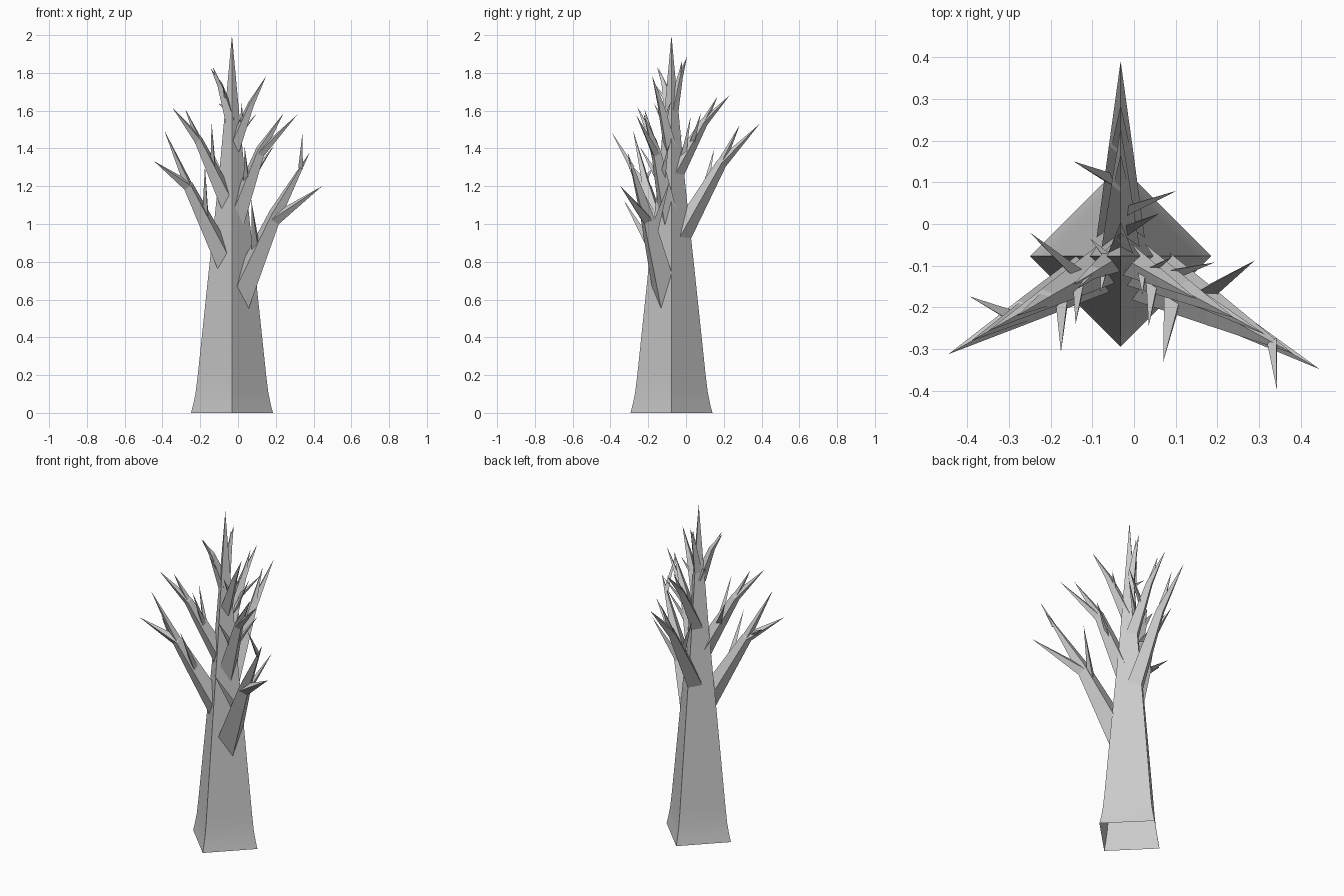
import bpy, bmesh, math
from mathutils import Vector

cube = bpy.data.objects.get("Cube")
if cube:
    bpy.data.objects.remove(cube, do_unlink=True)

bark = bpy.data.materials.new("bark_grey")
bark.use_nodes = True
GREY = (0.6, 0.6, 0.6, 1)
bark.diffuse_color = GREY
bark.node_tree.nodes["Principled BSDF"].inputs["Base Color"].default_value = GREY

CX, CY = -0.032, -0.077


def make_object(name, bm):
    bmesh.ops.recalc_face_normals(bm, faces=bm.faces)
    mesh = bpy.data.meshes.new(name)
    bm.to_mesh(mesh)
    bm.free()
    mesh.materials.append(bark)
    obj = bpy.data.objects.new(name, mesh)
    bpy.context.collection.objects.link(obj)
    return obj


def add_spike(bm, path, radii, sides=4):
    """Tapered limb through the path, open at its root and ending in a point."""
    axis = (path[-1] - path[0]).normalized()
    u = axis.cross(Vector((0, 0, 1)))
    u = u.normalized() if u.length > 0.01 else Vector((1, 0, 0))
    v = axis.cross(u)
    rings = []
    for p, r in zip(path[:-1], radii):
        angles = [2 * math.pi * i / sides for i in range(sides)]
        rings.append([bm.verts.new(p + r * (math.cos(a) * u + math.sin(a) * v)) for a in angles])
    tip = bm.verts.new(path[-1])
    for i in range(sides):
        j = (i + 1) % sides
        for lo, hi in zip(rings, rings[1:]):
            bm.faces.new((lo[i], lo[j], hi[j], hi[i]))
        bm.faces.new((rings[-1][i], rings[-1][j], tip))


def make_branch(name, radius, base, tip, fork_tip, twigs):
    """Forked stem rooted inside the trunk; twigs are (place along stem, tip)."""
    base, tip, fork_tip = map(Vector, (base, tip, fork_tip))
    fork = base.lerp(tip, 0.54)
    fork.z = base.z + 0.67 * ((tip.z + fork_tip.z) / 2 - base.z)
    bm = bmesh.new()
    add_spike(bm, [base, fork, tip], [radius, radius * 0.47])
    add_spike(bm, [base.lerp(fork, 0.92), fork_tip], [radius * 0.43])
    for t, end in twigs:
        start = base.lerp(fork, t) if t < 1 else fork.lerp(tip, t - 1)
        add_spike(bm, [start, Vector(end)], [radius * (0.45 - 0.15 * t)], 3)
    make_object(name, bm)


# Trunk: square section set cornerwise, flared foot, open underneath
bm = bmesh.new()
profile = [(0, 0.217), (0.05, 0.204), (0.11, 0.192), (0.2, 0.181), (0.75, 0.123), (1.2, 0.074)]
path = [Vector((CX, CY, z)) for z, r in profile] + [Vector((CX, CY, 2.0))]
add_spike(bm, path, [r for z, r in profile])
trunk = make_object("trunk", bm)
bpy.context.view_layer.objects.active = trunk
trunk.select_set(True)
bpy.ops.object.shade_smooth_by_angle(angle=math.radians(30))
trunk.select_set(False)

# Left limbs
make_branch("left_lower_branch", 0.083, (-0.015, -0.092, 0.57), (0.38, -0.31, 1.38), (0.445, -0.348, 1.2),
            [(0.55, (0.07, -0.33, 1.127)), (0.75, (0.29, -0.087, 1.225)), (1.75, (0.342, -0.396, 1.49))])
make_branch("left_middle_branch", 0.06, (-0.02, -0.085, 1.01), (0.24, -0.225, 1.585), (0.315, -0.265, 1.58),
            [(0.5, (0.035, -0.245, 1.41)), (0.55, (0.193, -0.092, 1.42))])
make_branch("left_upper_branch", 0.04, (-0.025, -0.082, 1.4), (0.15, -0.18, 1.785), (0.12, -0.16, 1.72),
            [(0.5, (0.02, -0.17, 1.64)), (0.6, (0.09, -0.08, 1.65))])
# Right limbs
make_branch("right_lower_branch", 0.065, (-0.05, -0.09, 0.77), (-0.445, -0.312, 1.333), (-0.39, -0.28, 1.495),
            [(0.55, (-0.175, -0.307, 1.31)), (1.15, (-0.395, -0.173, 1.3))])
make_branch("right_middle_branch", 0.053, (-0.045, -0.085, 1.1), (-0.35, -0.257, 1.62), (-0.28, -0.22, 1.61),
            [(0.5, (-0.14, -0.24, 1.54)), (0.5, (-0.25, -0.02, 1.475))])
make_branch("right_upper_branch", 0.035, (-0.038, -0.08, 1.55), (-0.145, -0.145, 1.825), (-0.135, -0.155, 1.835),
            [(0.5, (-0.08, -0.165, 1.74)), (0.3, (-0.105, -0.035, 1.64))])
# Back limbs
make_branch("back_lower_branch", 0.06, (CX, -0.05, 0.9), (CX, 0.39, 1.53), (CX, 0.285, 1.525),
            [(0.6, (-0.145, 0.15, 1.4))])
make_branch("back_middle_branch", 0.047, (CX, -0.065, 1.25), (CX, 0.23, 1.68), (CX, 0.167, 1.675),
            [(0.6, (0.103, 0.08, 1.59)), (0.3, (0.06, 0.025, 1.57))])
make_branch("back_upper_branch", 0.032, (CX, -0.075, 1.57), (CX, 0.005, 1.885), (CX, -0.02, 1.87), [])
